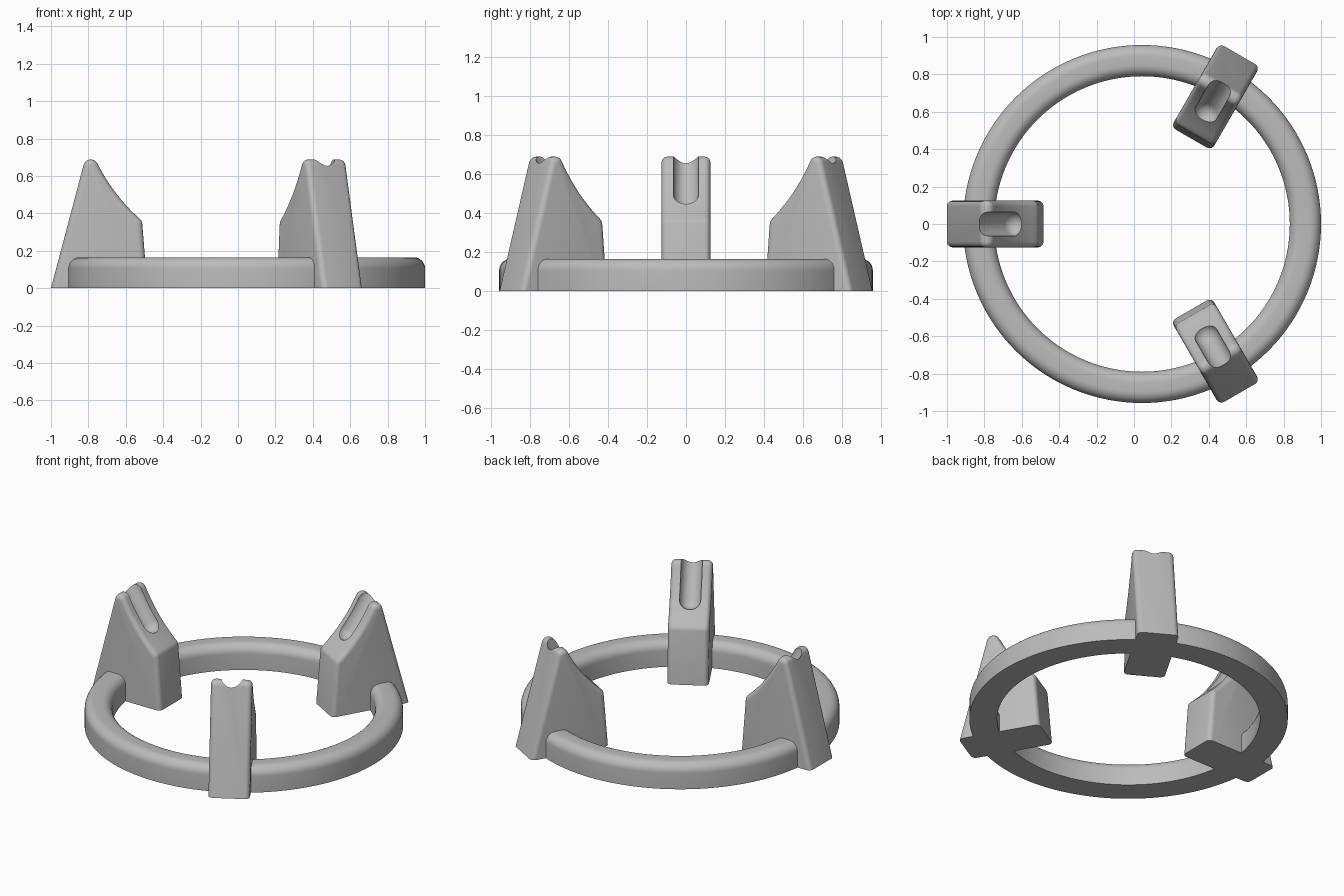
import bpy
import bmesh
from math import sin, cos, pi, radians
from mathutils import Matrix

if "Cube" in bpy.data.objects:
    bpy.data.objects.remove(bpy.data.objects["Cube"])

CENTRE_X = 0.043

grey = bpy.data.materials.new("plain grey")
grey.use_nodes = True
colour = (0.5, 0.5, 0.5, 1)
grey.diffuse_color = colour
grey.node_tree.nodes["Principled BSDF"].inputs["Base Color"].default_value = colour


def make_object(name, bm):
    bmesh.ops.recalc_face_normals(bm, faces=bm.faces)
    mesh = bpy.data.meshes.new(name)
    bm.to_mesh(mesh)
    bm.free()
    mesh.materials.append(grey)
    obj = bpy.data.objects.new(name, mesh)
    bpy.context.collection.objects.link(obj)
    return obj


def select_only(obj):
    bpy.ops.object.select_all(action='DESELECT')
    obj.select_set(True)
    bpy.context.view_layer.objects.active = obj


def smooth(obj):
    select_only(obj)
    bpy.ops.object.shade_smooth_by_angle(angle=radians(30))


def arc(x, z, radius, start, end, steps):
    angles = [radians(start + (end - start) * i / steps) for i in range(steps + 1)]
    return [(x + radius * cos(a), z + radius * sin(a)) for a in angles]


# Base ring: flat underside, rounded top edges, spun around z
def build_ring(inner=0.79, outer=0.957, height=0.165, fillet=0.06, steps=128):
    profile = [(inner, 0), (outer, 0)]
    profile += arc(outer - fillet, height - fillet, fillet, 0, 90, 8)
    profile += arc(inner + fillet, height - fillet, fillet, 90, 180, 8)
    bm = bmesh.new()
    rings = []
    for i in range(steps):
        a = 2 * pi * i / steps
        rings.append([bm.verts.new((r * cos(a), r * sin(a), z)) for r, z in profile])
    for i in range(steps):
        a, b = rings[i], rings[(i + 1) % steps]
        for j in range(len(profile)):
            k = (j + 1) % len(profile)
            bm.faces.new((a[j], b[j], b[k], a[k]))
    ring = make_object("base_ring", bm)
    ring.location.x = CENTRE_X
    smooth(ring)


# Support leg: side profile with a concave inner slope, extruded across its width
def build_leg(half_width=0.125):
    profile = [(0.527, 0), (1.043, 0)]
    profile += arc(0.83, 0.648, 0.04, 15, 152, 10)
    top, foot, pull = profile[-1], (0.567, 0.369), (0.708, 0.495)
    for i in range(1, 13):
        t = i / 12
        profile.append(tuple((1 - t) ** 2 * p + 2 * t * (1 - t) * q + t * t * s
                             for p, q, s in zip(top, pull, foot)))
    profile += [(0.559, 0.359), (0.555, 0.346)]
    bm = bmesh.new()
    face = bm.faces.new([bm.verts.new((r, -half_width, z)) for r, z in profile])
    moved = bmesh.ops.extrude_face_region(bm, geom=[face])["geom"]
    bmesh.ops.translate(bm, vec=(0, 2 * half_width, 0),
                        verts=[g for g in moved if isinstance(g, bmesh.types.BMVert)])
    # Round the side edges, leaving the underside crisp
    edges = [e for e in bm.edges
             if abs(e.verts[0].co.y - e.verts[1].co.y) < 0.01
             and max(v.co.z for v in e.verts) > 0.01]
    bmesh.ops.bevel(bm, geom=edges, offset=0.03, segments=5, profile=0.5,
                    affect='EDGES', clamp_overlap=True)
    return make_object("support_leg", bm)


# Round-ended groove running up the inner slope and out over the crest
def cut_groove(leg):
    bm = bmesh.new()
    bmesh.ops.create_uvsphere(bm, u_segments=32, v_segments=16, radius=0.065)
    for v in bm.verts:
        if v.co.z > 0.001:
            v.co.z += 0.4
    bm.transform(Matrix.Translation((0.682, 0, 0.498)) @ Matrix.Rotation(radians(35), 4, 'Y'))
    cutter = make_object("groove_cutter", bm)
    cutter.hide_render = True
    mod = leg.modifiers.new("groove", 'BOOLEAN')
    mod.operation = 'DIFFERENCE'
    mod.solver = 'EXACT'
    mod.object = cutter
    select_only(leg)
    bpy.ops.object.modifier_apply(modifier=mod.name)
    bpy.data.objects.remove(cutter)


build_ring()
leg = build_leg()
cut_groove(leg)
smooth(leg)

# Three legs evenly spaced around the ring
for name, angle in (("right_leg", 180), ("back_left_leg", 60), ("front_left_leg", -60)):
    copy = leg.copy()
    copy.name = name
    copy.location.x = CENTRE_X
    copy.rotation_euler.z = radians(angle)
    bpy.context.collection.objects.link(copy)
bpy.data.objects.remove(leg)
